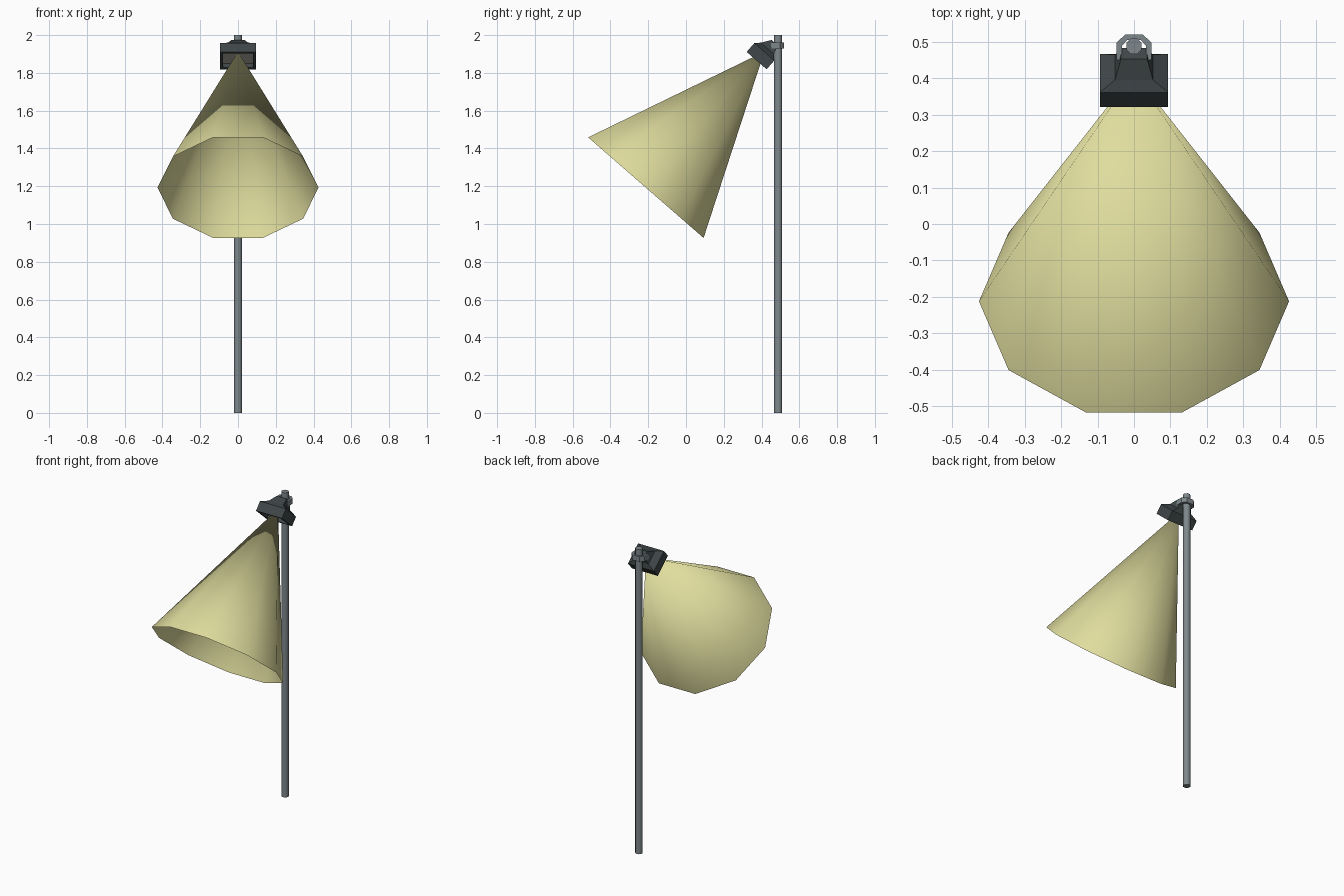
import bpy, bmesh, math
from mathutils import Vector

if "Cube" in bpy.data.objects:
    bpy.data.objects.remove(bpy.data.objects["Cube"])


def mat(name, col):
    m = bpy.data.materials.new(name)
    m.diffuse_color = (*col, 1)
    m.use_nodes = True
    m.node_tree.nodes["Principled BSDF"].inputs["Base Color"].default_value = m.diffuse_color
    return m


BEAM = mat("pale yellow light", (0.74, 0.72, 0.34))
STEEL = mat("grey steel", (0.21, 0.245, 0.26))
DARK = mat("dark housing", (0.05, 0.062, 0.065))
PANEL = mat("lamp panel", (0.36, 0.35, 0.32))

# Tilted lamp frame: X sideways, U across the opening, A up along the lamp axis
X = Vector((1, 0, 0))
U = Vector((0, 0.754, -0.657))
A = Vector((0, 0.657, 0.754))
MOUTH = Vector((0, 0.374, 1.865))      # centre of the lamp opening


def local(x, u, a):
    return MOUTH + X * x + U * u + A * a


def make(name, bm, mats, smooth=False, recalc=True):
    if recalc:
        bmesh.ops.recalc_face_normals(bm, faces=bm.faces)
    me = bpy.data.meshes.new(name)
    bm.to_mesh(me)
    bm.free()
    for m in mats:
        me.materials.append(m)
    for p in me.polygons:
        p.use_smooth = smooth
    ob = bpy.data.objects.new(name, me)
    bpy.context.collection.objects.link(ob)
    return ob


def bridge(bm, r0, r1):
    n = len(r0)
    for i in range(n):
        j = (i + 1) % n
        bm.faces.new((r0[i], r0[j], r1[j], r1[i]))


# Pole: eight-sided, smooth around, flat ends
bm = bmesh.new()
rings = []
for z in (0, 2):
    rings.append([bm.verts.new((0.023 * math.cos(math.radians(22.5 + 45 * i)),
                                0.488 + 0.023 * math.sin(math.radians(22.5 + 45 * i)), z))
                  for i in range(8)])
bridge(bm, *rings)
for r in rings:
    bm.faces.new(r)
pole = make("pole", bm, [STEEL], True)
bpy.context.view_layer.objects.active = pole
pole.select_set(True)
bpy.ops.object.shade_smooth_by_angle(angle=math.radians(50))

# Light cone: open ten-sided shell running to a point inside the lamp
bm = bmesh.new()
centre = Vector((0, -0.2125, 1.1925))
tip = bm.verts.new(centre + A * 0.955)
rim = [bm.verts.new(centre + X * 0.426 * math.cos(math.radians(36 * i))
                    + U * 0.426 * math.sin(math.radians(36 * i))) for i in range(10)]
for i in range(10):
    bm.faces.new((rim[i], tip, rim[(i + 1) % 10]))
bm.normal_update()
if bm.faces[:][0].normal.dot(bm.faces[:][0].calc_center_median() - (centre + A * 0.5)) < 0:
    bmesh.ops.reverse_faces(bm, faces=bm.faces[:])
make("light_cone", bm, [BEAM], True, recalc=False)

# Lamp housing: recessed mouth, box body and tapering neck, as stacked rectangles
# (half width, half depth, depth offset, height along axis)
sections = [(0.079, 0.056, 0, 0.03), (0.079, 0.056, 0, 0), (0.094, 0.07, 0, 0),
            (0.094, 0.07, 0, 0.062), (0.052, 0.046, 0, 0.086), (0.036, 0.02, 0.008, 0.134)]
bm = bmesh.new()
rings = [[bm.verts.new(local(sx * w, o + sy * d, h))
          for sx, sy in ((-1, -1), (1, -1), (1, 1), (-1, 1))] for w, d, o, h in sections]
for r0, r1 in zip(rings, rings[1:]):
    bridge(bm, r0, r1)
panel = bm.faces.new(rings[0])
panel.material_index = 1
bm.faces.new(rings[-1])
make("lamp_housing", bm, [DARK, PANEL])

# Clamp strap: U-shaped band round the back of the pole
outer = [(-0.048, 0.452), (-0.048, 0.498), (-0.025, 0.52)]
inner = [(-0.033, 0.452), (-0.033, 0.490), (-0.018, 0.506)]
outer += [(-x, y) for x, y in reversed(outer)]
inner += [(-x, y) for x, y in reversed(inner)]
bm = bmesh.new()
loops = [[[bm.verts.new((x, y, z)) for x, y in path] for path in (outer, inner)]
         for z in (1.928, 1.962)]
(o0, i0), (o1, i1) = loops
cross = [[o0[k], o1[k], i1[k], i0[k]] for k in range(6)]
for c0, c1 in zip(cross, cross[1:]):
    bridge(bm, c0, c1)
bm.faces.new(cross[0])
bm.faces.new(cross[-1])
# cross bar joining the strap to the neck
bar = bmesh.ops.create_cube(bm, size=1)["verts"]
for v in bar:
    v.co = Vector((v.co.x * 0.09, 0.457 + v.co.y * 0.012, 1.945 + v.co.z * 0.032))
make("pole_clamp", bm, [STEEL])
